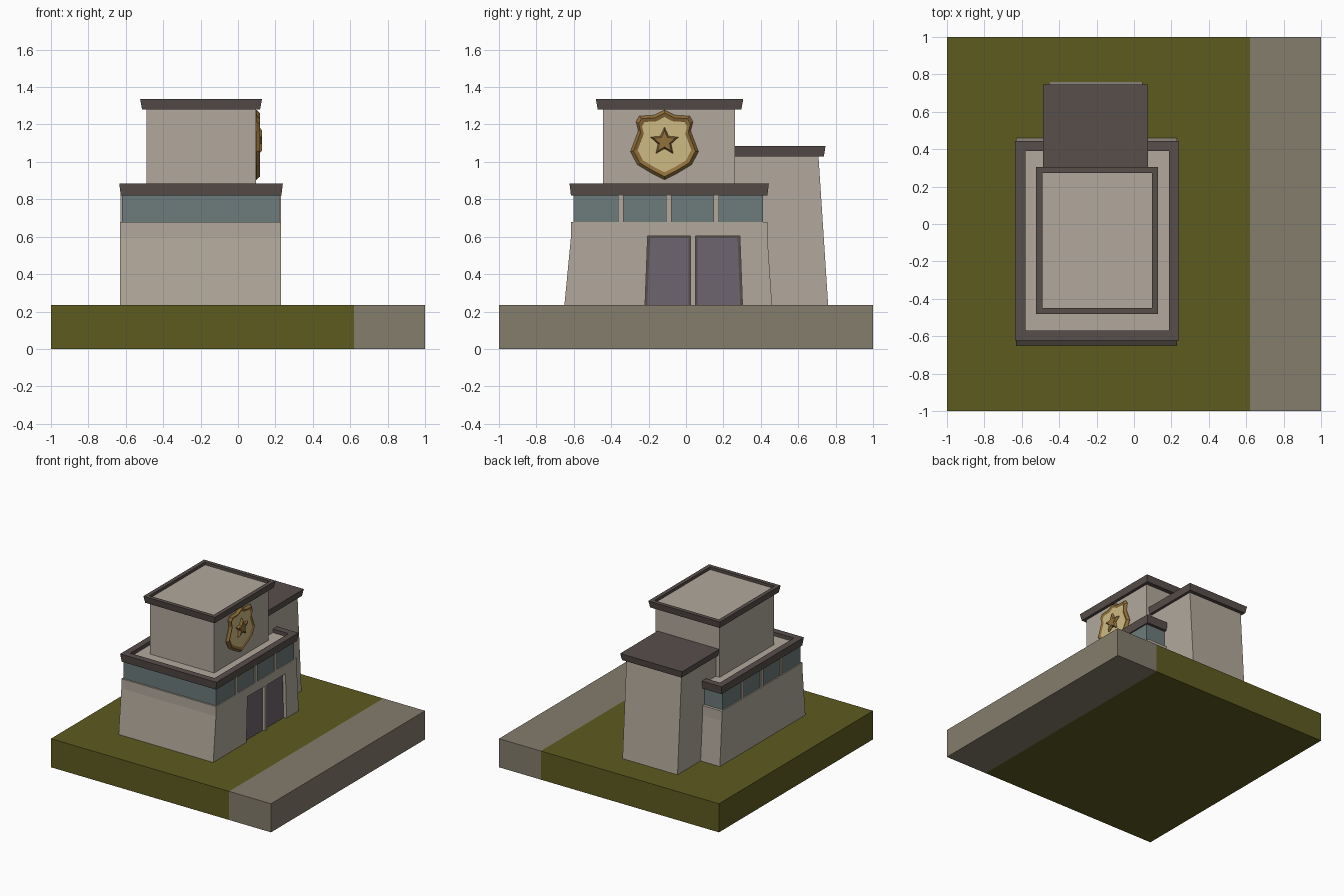
import bpy, bmesh, math

if "Cube" in bpy.data.objects:
    bpy.data.objects.remove(bpy.data.objects["Cube"])


def mat(name, r, g, b):
    lin = lambda c: ((c / 255 + 0.055) / 1.055) ** 2.4
    m = bpy.data.materials.new(name)
    m.diffuse_color = (lin(r), lin(g), lin(b), 1)
    m.use_nodes = True
    m.node_tree.nodes["Principled BSDF"].inputs["Base Color"].default_value = m.diffuse_color
    return m


GRASS = mat("grass green", 94, 91, 32)
PAVE = mat("pavement", 133, 125, 109)
WALL = mat("wall beige", 178, 169, 156)
TRIM = mat("dark trim", 87, 78, 75)
GLASS = mat("window glass", 109, 123, 123)
DOOR = mat("door purple grey", 110, 101, 110)
BRONZE = mat("bronze", 146, 112, 60)
GOLD = mat("gold", 206, 186, 132)


def finish(name, bm, *mats):
    bmesh.ops.recalc_face_normals(bm, faces=bm.faces)
    me = bpy.data.meshes.new(name)
    bm.to_mesh(me)
    bm.free()
    for m in mats:
        me.materials.append(m)
    ob = bpy.data.objects.new(name, me)
    bpy.context.collection.objects.link(ob)
    return ob


def loft(name, rings, *mats, cap_index=0):
    """Join rings of equal point count; the last cap takes material cap_index."""
    bm = bmesh.new()
    vs = [[bm.verts.new(p) for p in r] for r in rings]
    n = len(vs[0])
    for a, b in zip(vs, vs[1:]):
        for i in range(n):
            j = (i + 1) % n
            bm.faces.new((a[i], a[j], b[j], b[i]))
    bm.faces.new(vs[0][::-1])
    bm.faces.new(vs[-1]).material_index = cap_index
    return finish(name, bm, *mats)


def rect(x0, x1, y0, y1, z):
    return [(x0, y0, z), (x1, y0, z), (x1, y1, z), (x0, y1, z)]


def box(name, x0, x1, y0, y1, z0, z1, m):
    return loft(name, [rect(x0, x1, y0, y1, z0), rect(x0, x1, y0, y1, z1)], m)


def prism(name, pts, x0, x1, m):
    """Extrude a (y, z) profile along x."""
    return loft(name, [[(x, y, z) for y, z in pts] for x in (x0, x1)], m)


def parapet(name, x0, x1, y0, y1, z0, z1, flare, inset, depth):
    """Flared roof edge with a sunken beige roof."""
    f, i = flare, inset
    inner = (x0 + i, x1 - i, y0 + i, y1 - i)
    loft(name, [rect(x0 + f, x1 - f, y0 + f, y1 - f, z0), rect(x0, x1, y0, y1, z1),
                rect(*inner, z1), rect(*inner, z1 - depth)], TRIM, WALL, cap_index=1)


G = 0.235  # ground level

# Base
box("lawn", -1, 0.62, -1, 1, 0, G, GRASS)
box("pavement", 0.62, 1, -1, 1, 0, G, PAVE)

# Ground floor, with the doorways notched into its front layer
left = [(-0.65, G), (-0.615, 0.6), (-0.615, 0.68)]
right = [(0.435, 0.68), (0.435, 0.6), (0.46, G)]
doors = [[(0.302, G), (0.288, 0.605), (0.05, 0.605), (0.05, G)],
         [(0.025, G), (0.025, 0.605), (-0.205, 0.605), (-0.219, G)]]
prism("ground_floor", left + right, -0.63, 0.2, WALL)
prism("door_wall", left + right + doors[0] + doors[1], 0.2, 0.23, WALL)

# Doors: dark frame plate with a smaller door leaf in front
for k, d in enumerate(doors):
    prism(f"door_frame_{k}", d, 0.199, 0.203, TRIM)
    cy = sum(p[0] for p in d) / 4
    leaf = [(y + math.copysign(0.012, cy - y), min(z, 0.592)) for y, z in d]
    prism(f"door_leaf_{k}", leaf, 0.202, 0.207, DOOR)

# Window band and its posts on both long sides
box("window_band", -0.62, 0.222, -0.602, 0.412, 0.68, 0.82, GLASS)
for k, y in enumerate((-0.348, -0.093, 0.162)):
    for side, x in (("right", 0.222), ("left", -0.62)):
        box(f"window_post_{side}_{k}", x - 0.009, x + 0.009, y - 0.015, y + 0.015,
            0.68, 0.82, WALL)

# Lower roof, upper storey and its roof
parapet("lower_roof", -0.635, 0.24, -0.623, 0.443, 0.82, 0.885, 0.008, 0.054, 0.03)
box("upper_storey", -0.49, 0.095, -0.445, 0.262, 0.85, 1.285, WALL)
parapet("upper_roof", -0.523, 0.128, -0.482, 0.306, 1.28, 1.335, 0.01, 0.033, 0.022)

# Rear tower
loft("rear_tower", [rect(-0.455, 0.045, 0.25, 0.76, G),
                    rect(-0.455, 0.045, 0.25, 0.708, 1.035)], WALL)
loft("rear_tower_roof", [rect(-0.475, 0.066, 0.25, 0.737, 1.03),
                         rect(-0.486, 0.076, 0.25, 0.746, 1.085)], TRIM)

# Shield on the upper storey
CY, CZ = -0.115, 1.095
half = [(0, 0.183), (0.055, 0.155), (0.135, 0.15), (0.152, 0.12), (0.14, 0.07),
        (0.182, -0.04), (0.145, -0.11), (0.07, -0.155), (0, -0.191)]
shield = half + [(-y, z) for y, z in half[-2:0:-1]]


def ring(pts, s, x, cz=CZ):
    return [(x, CY + y * s, cz + z * s) for y, z in pts]


loft("shield", [ring(shield, 1, 0.094), ring(shield, 1, 0.099), ring(shield, 0.91, 0.117),
                ring(shield, 0.79, 0.109)], BRONZE, GOLD, cap_index=1)

# Five pointed star
star = []
for i in range(10):
    a, r = math.pi / 2 + i * math.pi / 5, (0.037 if i % 2 else 0.079)
    star.append((r * math.cos(a), r * math.sin(a)))
loft("star", [ring(star, 1, 0.107, 1.108), ring(star, 1, 0.114, 1.108),
              ring(star, 0.76, 0.128, 1.108)], BRONZE)
